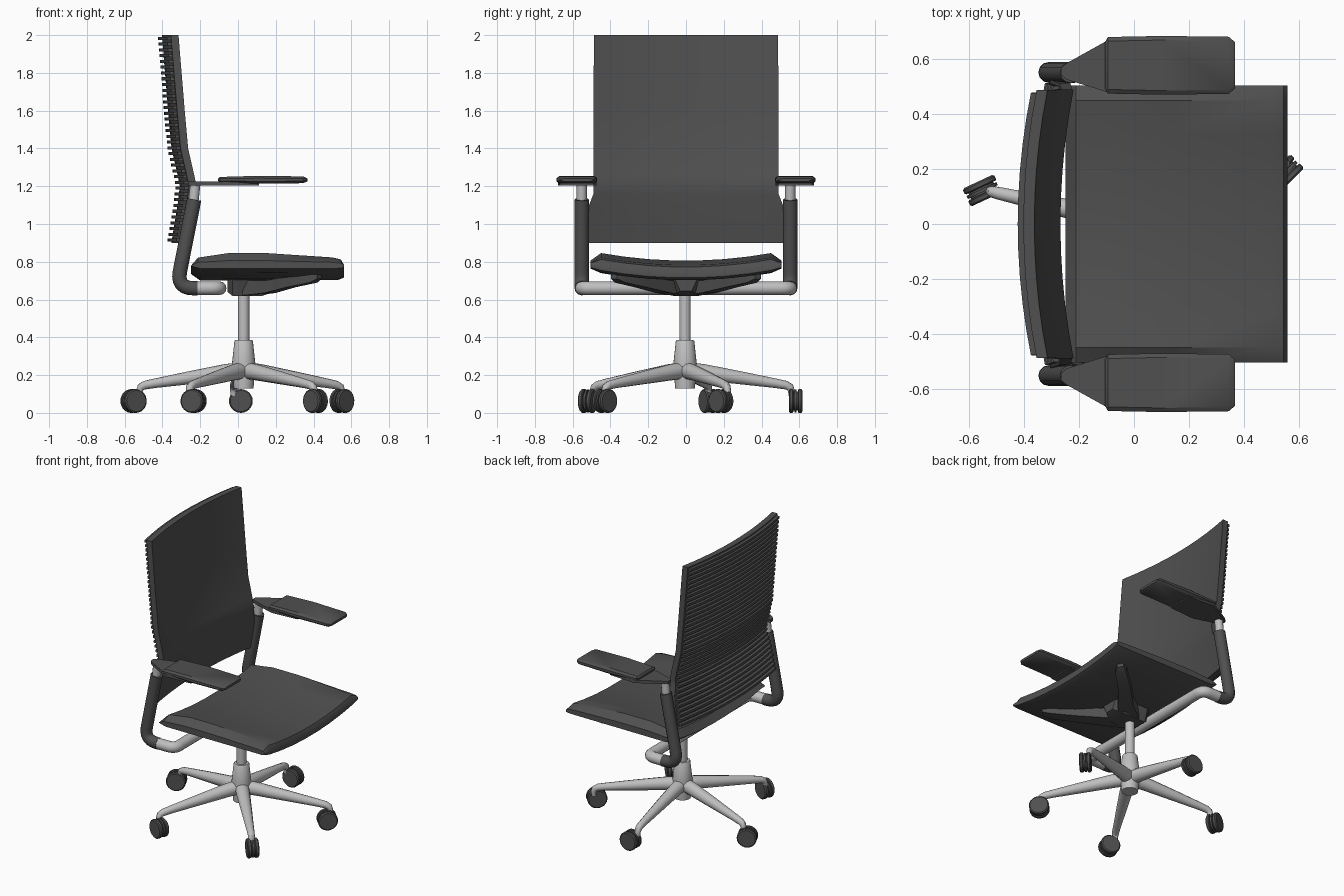
import bpy, bmesh, math
from mathutils import Vector

if "Cube" in bpy.data.objects:
    bpy.data.objects.remove(bpy.data.objects["Cube"])


def material(name, c):
    m = bpy.data.materials.new(name)
    m.diffuse_color = (c, c, c, 1)
    m.use_nodes = True
    m.node_tree.nodes["Principled BSDF"].inputs["Base Color"].default_value = m.diffuse_color
    return m


DARK = material("charcoal fabric and plastic", 0.08)
METAL = material("light grey metal", 0.52)


def finish(ob, mat, angle=35):
    ob.data.materials.clear()
    ob.data.materials.append(mat)
    bpy.ops.object.select_all(action='DESELECT')
    ob.select_set(True)
    bpy.context.view_layer.objects.active = ob
    bpy.ops.object.shade_smooth_by_angle(angle=math.radians(angle))
    return ob


def add_loft(bm, rings):
    """Skin a list of equal closed rings and cap both ends."""
    vs = [[bm.verts.new(p) for p in r] for r in rings]
    n = len(vs[0])
    for a, b in zip(vs, vs[1:]):
        for i in range(n):
            j = (i + 1) % n
            bm.faces.new((a[i], a[j], b[j], b[i]))
    bm.faces.new(vs[0][::-1])
    bm.faces.new(vs[-1])


def loft(name, groups, mat, angle=35):
    bm = bmesh.new()
    for rings in groups:
        add_loft(bm, rings)
    bmesh.ops.recalc_face_normals(bm, faces=bm.faces)
    me = bpy.data.meshes.new(name)
    bm.to_mesh(me)
    bm.free()
    ob = bpy.data.objects.new(name, me)
    bpy.context.collection.objects.link(ob)
    return finish(ob, mat, angle)


def fillet(pts, r, steps=6):
    """Round the inner corners of a path."""
    pts = [Vector(p) for p in pts]
    out = [pts[0]]
    for a, b, c in zip(pts, pts[1:], pts[2:]):
        p, q = b + (a - b).normalized() * r, b + (c - b).normalized() * r
        for k in range(steps + 1):
            t = k / steps
            out.append(p * (1 - t) ** 2 + b * 2 * t * (1 - t) + q * t * t)
    return out + [pts[-1]]


def tube(name, pts, radii, mat):
    cu = bpy.data.curves.new(name, 'CURVE')
    cu.dimensions = '3D'
    cu.bevel_depth = 1
    cu.bevel_resolution = 4
    cu.use_fill_caps = True
    sp = cu.splines.new('POLY')
    sp.points.add(len(pts) - 1)
    for i, p in enumerate(pts):
        sp.points[i].co = (*p, 1)
        sp.points[i].radius = radii[i] if isinstance(radii, list) else radii
    ob = bpy.data.objects.new(name, cu)
    bpy.context.collection.objects.link(ob)
    bpy.ops.object.select_all(action='DESELECT')
    ob.select_set(True)
    bpy.context.view_layer.objects.active = ob
    bpy.ops.object.convert(target='MESH')
    return finish(bpy.context.object, mat, 40)


def disc(cx, cy, cz, rings, axis, n=24):
    """Rings of a turned shape: (offset along axis, radius)."""
    ax = Vector(axis).normalized()
    u = ax.orthogonal().normalized()
    v = ax.cross(u)
    c = Vector((cx, cy, cz))
    ang = [2 * math.pi * k / n for k in range(n)]
    return [[c + ax * o + (u * math.cos(a) + v * math.sin(a)) * r for a in ang] for o, r in rings]


def interp(table, z):
    for (z0, v0), (z1, v1) in zip(table, table[1:]):
        if z0 <= z <= z1:
            return v0 + (v1 - v0) * (z - z0) / (z1 - z0)
    return table[-1][1]


# Backrest shell, bowed across its width with a lumbar kink
FRONT = [(0.9, -0.265), (1.1, -0.232), (1.2, -0.22), (1.26, -0.232), (1.4, -0.264), (1.6, -0.282), (2.0, -0.315)]
WIDTH = [(0.9, 0.525), (1.1, 0.513), (1.16, 0.49), (2.0, 0.488)]
FR = [k / 5 - 1 for k in range(11)]


def back_x(f, z):
    return interp(FRONT, z) - 0.048 * (1 - f * f)


rings = []
for z in (0.9, 1.0, 1.1, 1.16, 1.2, 1.26, 1.4, 1.6, 1.8, 2.0):
    w = interp(WIDTH, z)
    rings.append([(back_x(f, z), f * w, z) for f in FR] +
                 [(back_x(f, z) - 0.04, f * w, z) for f in reversed(FR)])
loft("backrest", [rings], DARK)

# Horizontal ribs on the rear of the backrest
ribs = []
for k in range(36):
    z = 0.915 + k * 0.0305
    w = interp(WIDTH, z) - 0.01
    ribs.append([[(back_x(f, z) - d, f * w, z + h)
                  for d, h in ((0.035, -0.008), (0.062, -0.008), (0.062, 0.008), (0.035, 0.008))] for f in FR])
loft("backrest_ribs", ribs, DARK)

# Seat cushion, dished across its width with chamfered rim
PROFILE = [(-0.25, 0.735), (-0.212, 0.782), (-0.05, 0.806), (0.15, 0.806), (0.5, 0.783), (0.545, 0.772),
           (0.56, 0.745), (0.56, 0.715), (0.53, 0.703), (-0.2, 0.70)]
rings = []
for y in (-0.505, -0.45, -0.33, -0.2, -0.07, 0.07, 0.2, 0.33, 0.45, 0.505):
    lift = 0.04 * min(1, abs(y) / 0.45) ** 2
    squash = 0.4 if abs(y) > 0.5 else 1
    rings.append([(x, y, 0.74 + (z - 0.74) * squash + lift) for x, z in PROFILE])
loft("seat", [rings], DARK)

# Under-seat mechanism with two splayed support arms
hub = [[(x, y, z) for y, z in ((-w, lo), (w, lo), (w + 0.03, 0.71), (-w - 0.03, 0.71))]
       for x, w, lo in ((-0.055, 0.05, 0.64), (-0.03, 0.07, 0.62), (0.13, 0.07, 0.62), (0.2, 0.03, 0.645))]
groups = [hub]
for s in (-1, 1):
    groups.append([[(x + e * 0.6, s * (y - e * 0.8), z) for e, z in ((-w, lo), (w, lo), (w, hi), (-w, hi))]
                   for x, y, w, lo, hi in ((0.06, 0.03, 0.06, 0.622, 0.70), (0.17, 0.12, 0.05, 0.635, 0.70),
                                           (0.28, 0.24, 0.04, 0.665, 0.72), (0.40, 0.35, 0.035, 0.69, 0.745),
                                           (0.43, 0.38, 0.02, 0.71, 0.745))])
loft("seat_mechanism", groups, DARK)

# Metal cross tube beneath the seat, turning back at both sides
Y = 0.552
tube("cross_tube", fillet([(-0.23, -Y, 0.66), (-0.097, -Y, 0.66), (-0.097, Y, 0.66), (-0.23, Y, 0.66)], 0.05),
     0.036, METAL)

for s, side in ((-1, "right"), (1, "left")):
    # Dark upright sleeve, metal neck, armrest bracket and pad
    tube(side + "_upright", fillet([(-0.215, s * Y, 0.66), (-0.325, s * Y, 0.66), (-0.232, s * Y, 1.13)], 0.09),
         0.038, DARK)
    tube(side + "_arm_neck", [(-0.24, s * Y, 1.08), (-0.226, s * Y, 1.21)], 0.027, METAL)
    yc = 0.578
    outline = [(-0.265, -0.035), (-0.245, -0.052), (-0.08, -0.103), (0.11, -0.09),
               (0.11, 0.09), (-0.08, 0.1), (-0.245, 0.008), (-0.265, -0.008)]
    loft(side + "_arm_bracket",
         [[[(x, s * (yc + y), z if x < 0 else min(z, 1.22)) for x, y in outline] for z in (1.205, 1.225)]], DARK)
    pad = []
    for x, w, h in ((-0.105, 0.085, 0.006), (-0.095, 0.103, 0.015), (0.1, 0.107, 0.021),
                    (0.345, 0.104, 0.018), (0.367, 0.085, 0.008)):
        sec = ((-w, -0.4), (-w + 0.015, -1), (w - 0.015, -1), (w, -0.4), (w, 0.4), (w - 0.015, 1), (-w + 0.015, 1), (-w, 0.4))
        pad.append([(x, s * (yc + y), 1.234 + h * q) for y, q in sec])
    loft(side + "_arm_pad", [pad], DARK)

# Gas lift column and base hub
CX, CY = 0.03, -0.005
loft("gas_lift", [disc(CX, CY, 0, ((0.36, 0.03), (0.65, 0.03)), (0, 0, 1))], METAL)
loft("base_hub", [disc(CX, CY, 0, ((0.13, 0.052), (0.25, 0.063), (0.38, 0.049), (0.386, 0.045)), (0, 0, 1))], METAL)

# Five tapering legs, each ending in a swivelled twin-wheel caster: x, y, axle angle
CASTERS = [(-0.553, 0.122, 115), (-0.235, -0.52, 70), (0.41, -0.43, 45), (0.55, 0.185, -45), (0.015, 0.58, 90)]
for i, (x, y, swivel) in enumerate(CASTERS):
    a = math.radians(167.4 + 72 * i)
    prof = [(0.0, 0.225, 0.045), (0.1, 0.215, 0.043), (0.3, 0.185, 0.034), (0.48, 0.157, 0.025),
            (0.535, 0.147, 0.023), (0.558, 0.136, 0.021), (0.566, 0.115, 0.018), (0.566, 0.09, 0.016)]
    tube("base_leg_%d" % (i + 1), [(CX + r * math.cos(a), CY + r * math.sin(a), z) for r, z, _ in prof],
         [p[2] for p in prof], METAL)
    t = math.radians(swivel)
    axle = (math.cos(t), math.sin(t), 0)
    wheels = [disc(x, y, 0.063, ((s * 0.012, 0.059), (s * 0.016, 0.063), (s * 0.03, 0.063), (s * 0.036, 0.056)), axle)
              for s in (-1, 1)]
    hood = disc(x, y, 0.063, ((-0.013, 0.05), (-0.006, 0.05), (-0.006, 0.06), (0.006, 0.06), (0.006, 0.05), (0.013, 0.05)), axle)
    loft("caster_%d" % (i + 1), wheels + [hood], DARK)
